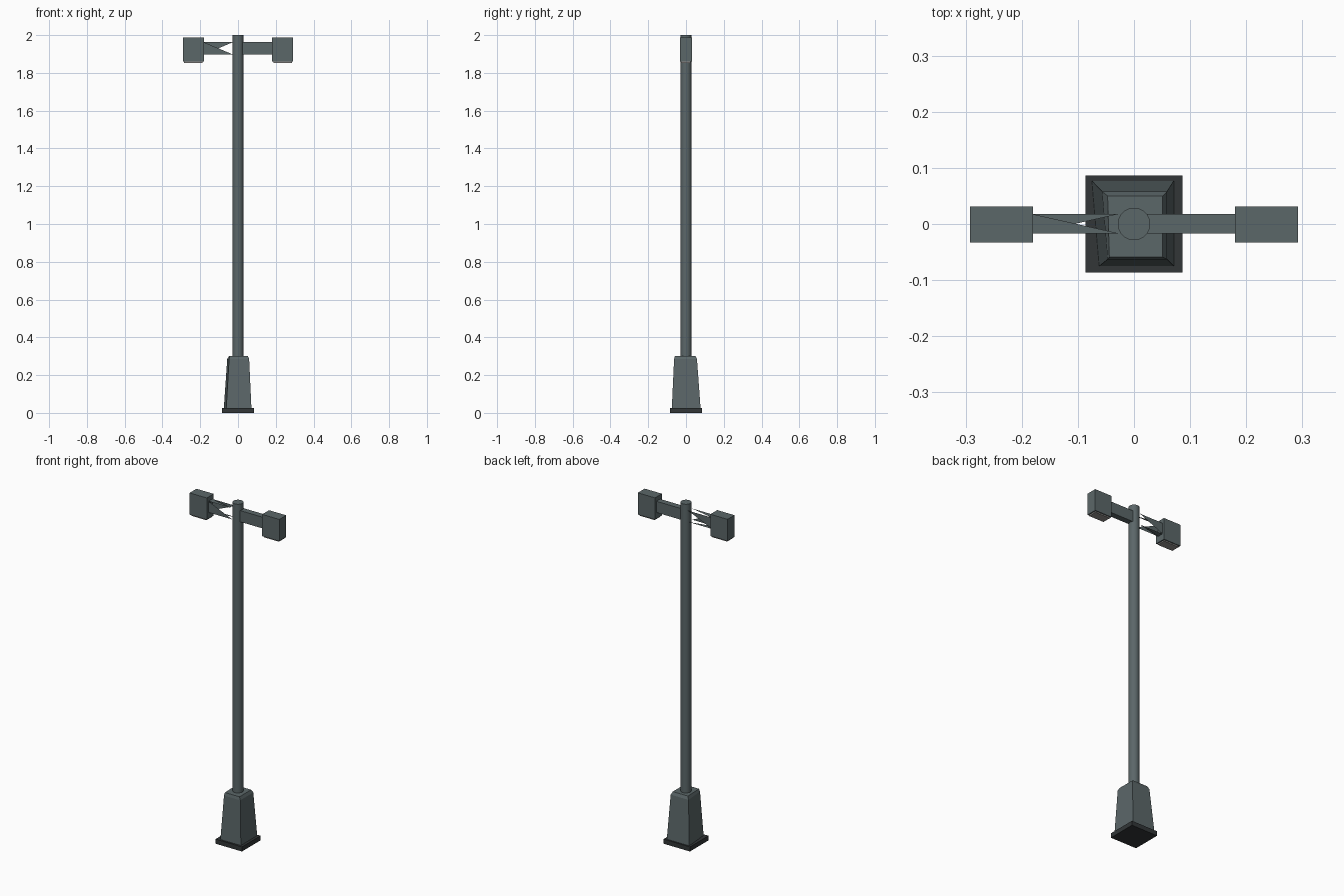
import bpy, math
from mathutils import Matrix

if "Cube" in bpy.data.objects:
    bpy.data.objects.remove(bpy.data.objects["Cube"])


def material(name, rgb):
    m = bpy.data.materials.new(name)
    m.diffuse_color = (*rgb, 1)
    m.use_nodes = True
    m.node_tree.nodes["Principled BSDF"].inputs["Base Color"].default_value = m.diffuse_color
    return m


METAL = material("grey_green_metal", (0.105, 0.135, 0.14))
DARK = material("dark_base", (0.032, 0.037, 0.039))
LENS = material("pale_lens", (0.30, 0.29, 0.28))


def mesh_object(name, verts, faces, *mats):
    me = bpy.data.meshes.new(name)
    me.from_pydata(verts, [], faces)
    for m in mats:
        me.materials.append(m)
    ob = bpy.data.objects.new(name, me)
    bpy.context.collection.objects.link(ob)
    return ob


def loft(name, rings, *mats):
    """Closed solid through rings of equal point count, listed bottom to top."""
    n = len(rings[0])
    verts = [p for r in rings for p in r]
    faces = [tuple(reversed(range(n))), tuple(range(len(verts) - n, len(verts)))]
    for k in range(len(rings) - 1):
        for i in range(n):
            j = (i + 1) % n
            faces.append((k * n + i, k * n + j, k * n + n + j, k * n + n + i))
    return mesh_object(name, verts, faces, *mats)


def box(name, x0, x1, y0, y1, z0, z1, mat):
    corners = [(x0, y0), (x1, y0), (x1, y1), (x0, y1)]
    return loft(name, [[(x, y, z) for x, y in corners] for z in (z0, z1)], mat)


def activate(ob):
    bpy.ops.object.select_all(action='DESELECT')
    ob.select_set(True)
    bpy.context.view_layer.objects.active = ob


# Square foot plate
box("foot_plate", -0.086, 0.086, -0.086, 0.086, 0, 0.027, DARK)

# Tapered, slightly irregular pedestal with a bevelled top
pedestal_rings = [
    (0.027, [(-0.062, -0.075), (0.071, -0.075), (0.071, 0.077), (-0.075, 0.077)]),
    (0.285, [(-0.047, -0.063), (0.059, -0.063), (0.059, 0.058), (-0.057, 0.058)]),
    (0.302, [(-0.044, -0.059), (0.051, -0.059), (0.051, 0.050), (-0.047, 0.050)]),
]
pedestal = loft("pedestal", [[(x, y, z) for x, y in pts] for z, pts in pedestal_rings],
                METAL, DARK)

# Oval recess in each side of the pedestal
for k in range(4):
    turn = Matrix.Rotation(k * math.pi / 2, 4, 'Z')
    oval = [(0.019 * math.cos(a), 0.041 * math.sin(a))
            for a in (2 * math.pi * i / 20 for i in range(20))]
    rings = [[turn @ Matrix.Translation((u, y, 0.245 + w)).to_translation()
              for u, w in oval] for y in (-0.038, -0.1)]
    rings.reverse()
    cutter = loft("recess_cutter", rings, METAL, DARK)
    cutter.hide_render = True
    for f in cutter.data.polygons:
        f.material_index = 1
    cut = pedestal.modifiers.new("recess", 'BOOLEAN')
    cut.operation = 'DIFFERENCE'
    cut.solver = 'EXACT'
    cut.object = cutter
    activate(pedestal)
    bpy.ops.object.modifier_apply(modifier=cut.name)
    bpy.data.objects.remove(cutter)

# Round pole
circle = [(0.029 * math.cos(2 * math.pi * i / 32), 0.029 * math.sin(2 * math.pi * i / 32))
          for i in range(32)]
pole = loft("pole", [[(x, y, z) for x, y in circle] for z in (0.30, 2.0)], METAL)
activate(pole)
bpy.ops.object.shade_smooth_by_angle(angle=math.radians(40))

# Solid right arm
Y0, Y1, Z0, Z1 = -0.017, 0.018, 1.897, 1.963
box("right_arm", 0.02, 0.182, Y0, Y1, Z0, Z1, METAL)

# Left arm: four spikes, each running from a lamp-side edge to one pole corner
section = [(Y1, Z1), (Y0, Z1), (Y0, Z0), (Y1, Z0)]
verts = [(x, y, z) for x in (-0.182, -0.026) for y, z in section]
mesh_object("left_arm", verts,
            [(i, (i + 1) % 4, 4 + (i + 1) % 4) for i in range(4)], METAL)

# Lamp heads with a thin lens below
for side, x0 in (("left", -0.292), ("right", 0.18)):
    x1 = x0 + 0.112
    box(side + "_lamp_head", x0, x1, -0.033, 0.031, 1.86, 1.988, METAL)
    box(side + "_lens", x0 + 0.007, x1 - 0.007, -0.027, 0.025, 1.853, 1.862, LENS)
